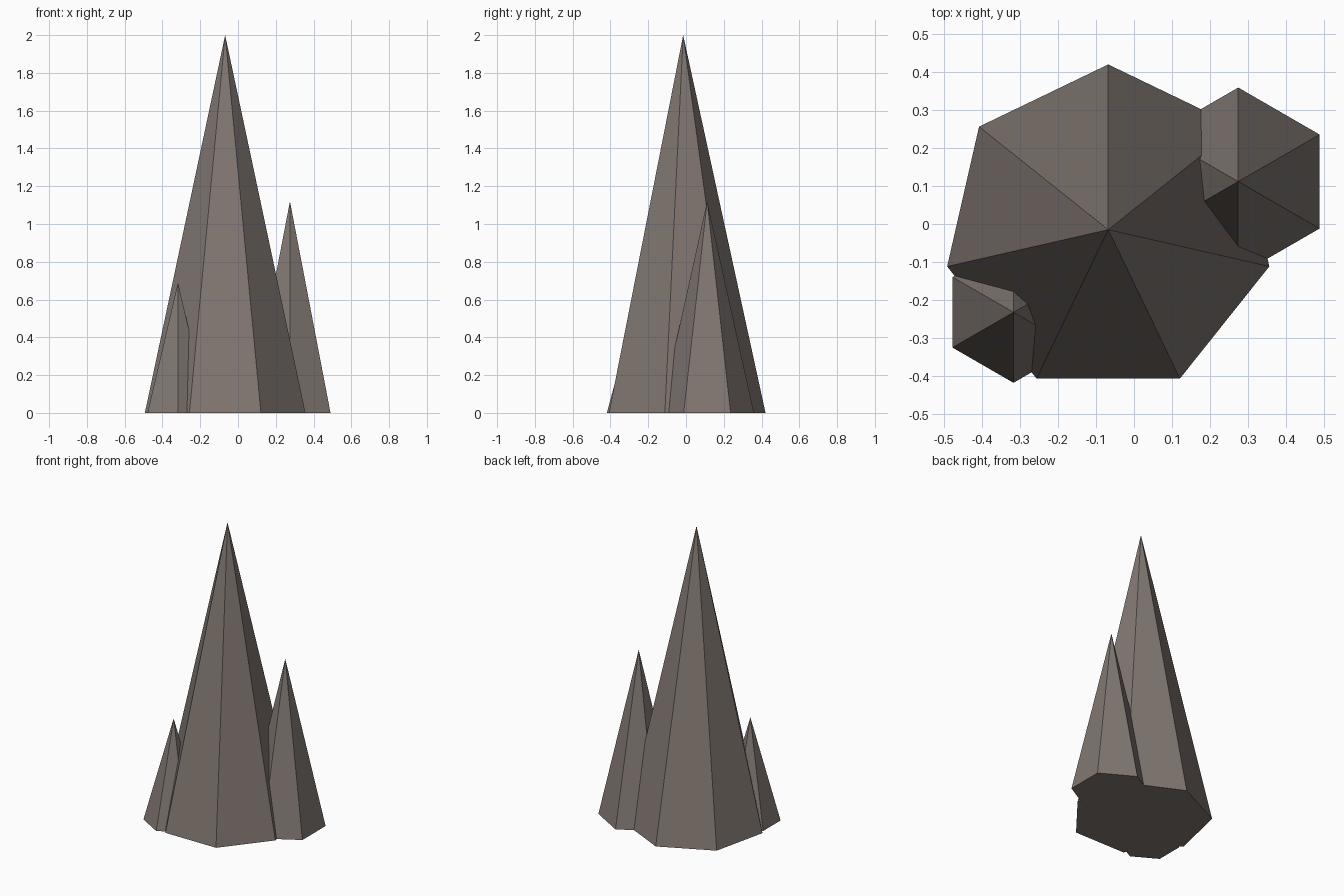
import bpy
import math

if "Cube" in bpy.data.objects:
    bpy.data.objects.remove(bpy.data.objects["Cube"])

# Single stone colour
stone = bpy.data.materials.new("warm_grey_stone")
stone.diffuse_color = (0.22, 0.185, 0.165, 1.0)
stone.use_nodes = True
stone.node_tree.nodes["Principled BSDF"].inputs["Base Color"].default_value = stone.diffuse_color


def spire(name, x, y, sides, radius, height):
    """Flat-sided pointed rock standing on the ground, one corner towards +y."""
    bpy.ops.mesh.primitive_cone_add(vertices=sides, radius1=radius, radius2=0,
                                    depth=height, location=(x, y, height / 2))
    ob = bpy.context.object
    ob.name = name
    # Put the first corner exactly on the +y axis
    first = max((v.co for v in ob.data.vertices if v.co.z < 0), key=lambda c: c.y)
    ob.rotation_euler.z = math.pi / 2 - math.atan2(first.y, first.x)
    ob.data.materials.append(stone)
    return ob


# Tall central spire with two smaller ones against its flanks
main = spire("main_spire", -0.068, -0.015, 7, 0.436, 2.0)
side_spires = [
    spire("right_spire", 0.275, 0.112, 6, 0.248, 1.12),
    spire("left_spire", -0.318, -0.233, 6, 0.186, 0.69),
]

# Fuse the spires into one rock
for ob in side_spires:
    mod = main.modifiers.new("fuse_" + ob.name, 'BOOLEAN')
    mod.operation = 'UNION'
    mod.solver = 'EXACT'
    mod.object = ob
bpy.context.view_layer.objects.active = main
for mod in list(main.modifiers):
    bpy.ops.object.modifier_apply(modifier=mod.name)
for ob in side_spires:
    bpy.data.objects.remove(ob)
main.name = "rock_spires"
